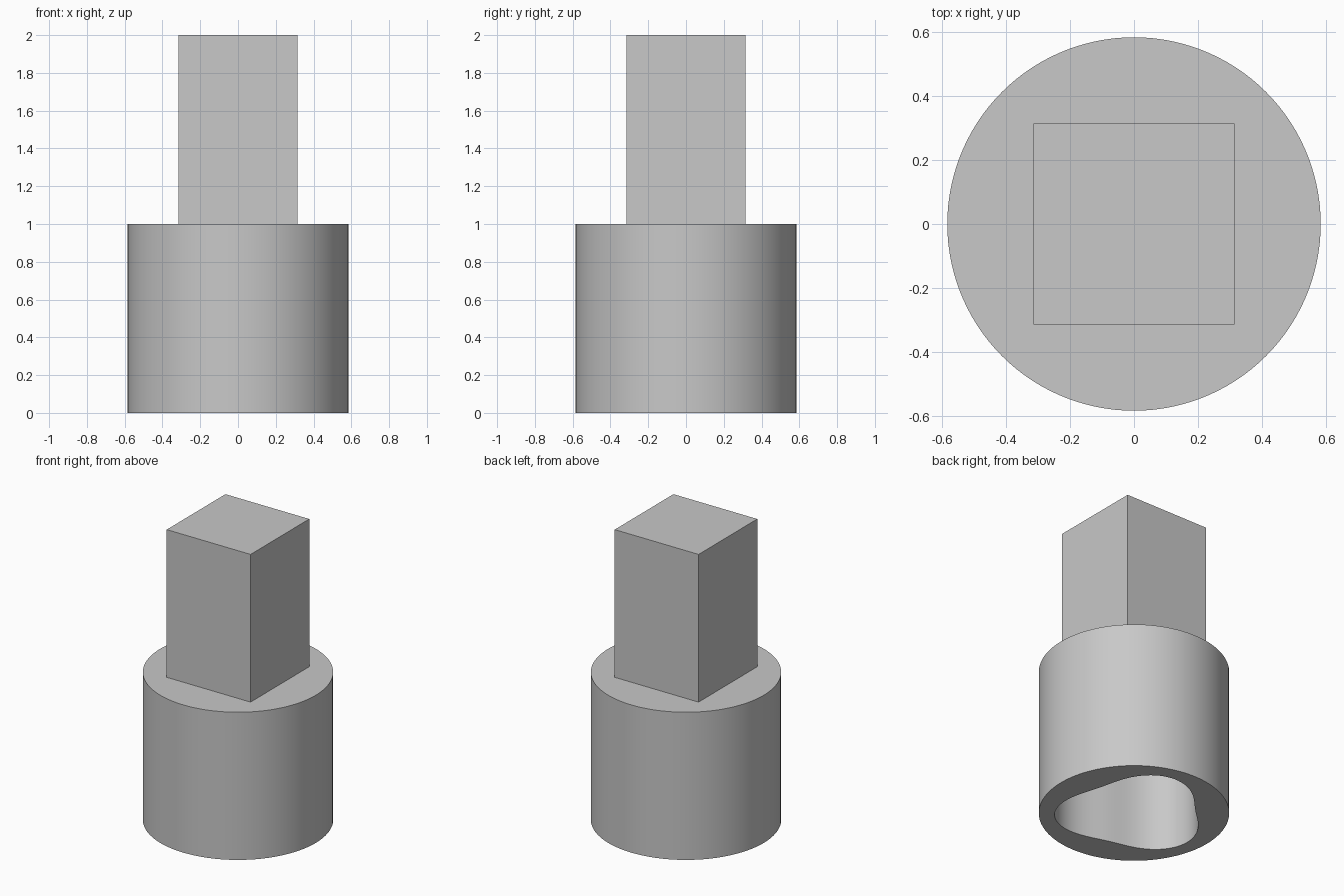
import bpy, bmesh, math

old = bpy.data.objects.get("Cube")
if old:
    bpy.data.objects.remove(old, do_unlink=True)

SEGMENTS = 120
BODY_RADIUS = 0.584
BODY_HEIGHT = 1.0
HOLE_DEPTH = 0.75
SHANK_WIDTH = 0.628
LOBE_ANGLE = math.radians(-45)

steel = bpy.data.materials.new("grey steel")
steel.use_nodes = True
grey = (0.58, 0.58, 0.58, 1)
steel.diffuse_color = grey
steel.node_tree.nodes["Principled BSDF"].inputs["Base Color"].default_value = grey


def round_outline(angle):
    return BODY_RADIUS


def lobed_outline(angle):
    # Three soft lobes joined by nearly flat sides
    return 0.433 + 0.055 * math.cos(3 * (angle - LOBE_ANGLE))


def add_ring(bm, outline, z):
    ring = []
    for i in range(SEGMENTS):
        a = math.tau * i / SEGMENTS
        r = outline(a)
        ring.append(bm.verts.new((r * math.cos(a), r * math.sin(a), z)))
    return ring


def bridge(bm, lower, upper):
    for i in range(SEGMENTS):
        j = (i + 1) % SEGMENTS
        bm.faces.new((lower[i], lower[j], upper[j], upper[i]))


def finish(bm, name):
    bmesh.ops.recalc_face_normals(bm, faces=bm.faces)
    mesh = bpy.data.meshes.new(name)
    bm.to_mesh(mesh)
    bm.free()
    mesh.materials.append(steel)
    obj = bpy.data.objects.new(name, mesh)
    bpy.context.collection.objects.link(obj)
    return obj


# Socket body: round outside, lobed blind hole in the underside
bm = bmesh.new()
rings = [add_ring(bm, round_outline, BODY_HEIGHT),
         add_ring(bm, round_outline, 0),
         add_ring(bm, lobed_outline, 0),
         add_ring(bm, lobed_outline, HOLE_DEPTH)]
for first, second in zip(rings, rings[1:]):
    bridge(bm, first, second)
bm.faces.new(rings[0])
bm.faces.new(rings[-1])
body = finish(bm, "socket_body")
bpy.ops.object.select_all(action="DESELECT")
body.select_set(True)
bpy.context.view_layer.objects.active = body
bpy.ops.object.shade_smooth_by_angle(angle=math.radians(30))

# Square drive shank standing on the body
bm = bmesh.new()
bmesh.ops.create_cube(bm, size=1)
bmesh.ops.scale(bm, vec=(SHANK_WIDTH, SHANK_WIDTH, 1), verts=bm.verts)
bmesh.ops.translate(bm, vec=(0, 0, BODY_HEIGHT + 0.5), verts=bm.verts)
finish(bm, "square_shank")
